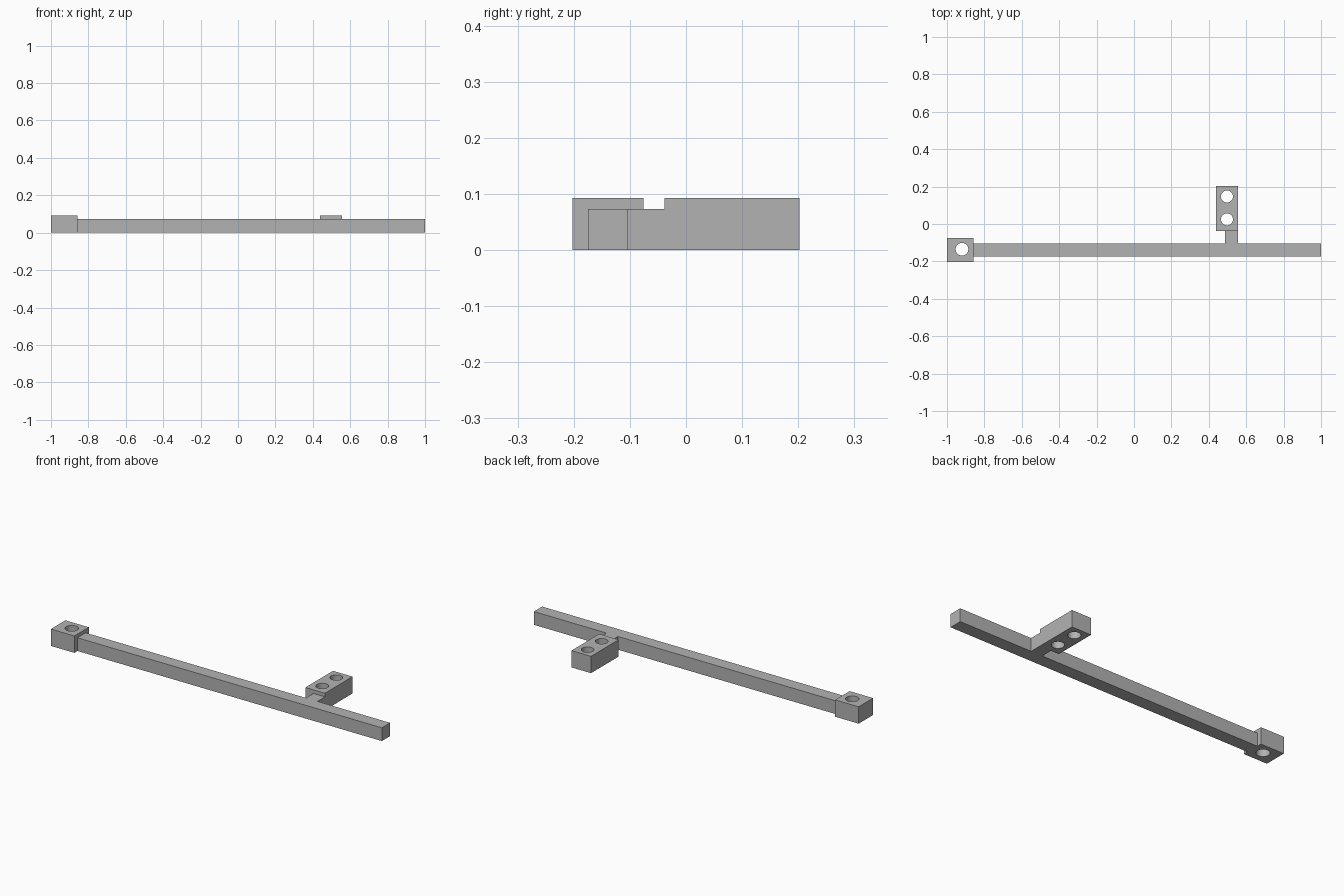
import bpy
import bmesh

if "Cube" in bpy.data.objects:
    bpy.data.objects.remove(bpy.data.objects["Cube"])

grey = bpy.data.materials.new("plain grey")
grey.use_nodes = True
grey.diffuse_color = (0.45, 0.45, 0.45, 1)
grey.node_tree.nodes["Principled BSDF"].inputs["Base Color"].default_value = grey.diffuse_color


def prism(name, outline, height):
    """Extrude a plan outline up from the ground."""
    bm = bmesh.new()
    face = bm.faces.new([bm.verts.new((x, y, 0)) for x, y in outline])
    top = bmesh.ops.extrude_face_region(bm, geom=[face])["geom"]
    bmesh.ops.translate(bm, vec=(0, 0, height),
                        verts=[v for v in top if isinstance(v, bmesh.types.BMVert)])
    bmesh.ops.recalc_face_normals(bm, faces=bm.faces)
    mesh = bpy.data.meshes.new(name)
    bm.to_mesh(mesh)
    bm.free()
    mesh.materials.append(grey)
    obj = bpy.data.objects.new(name, mesh)
    bpy.context.collection.objects.link(obj)
    return obj


def drill(obj, x, y, radius):
    """Cut a vertical round hole right through a block."""
    bpy.ops.mesh.primitive_cylinder_add(vertices=48, radius=radius, depth=1, location=(x, y, 0))
    cutter = bpy.context.object
    cutter.name = "hole_cutter"
    cutter.data.materials.append(grey)
    cutter.hide_render = True
    cutter.hide_set(True)
    cutter.display_type = 'WIRE'
    cut = obj.modifiers.new("hole", 'BOOLEAN')
    cut.operation = 'DIFFERENCE'
    cut.solver = 'EXACT'
    cut.object = cutter


def rectangle(x0, x1, y0, y1):
    return [(x0, y0), (x1, y0), (x1, y1), (x0, y1)]


# Long bar with its short side stem
front, back, joint = -0.175, -0.103, -0.038
left, right = 0.487, 0.557
prism("bar_and_stem", [(-0.857, front), (1, front), (1, back), (right, back),
                       (right, joint), (left, joint), (left, back), (-0.857, back)], 0.073)

# Square end block with one hole
end_block = prism("end_block", rectangle(-1, -0.857, -0.202, -0.076), 0.093)
drill(end_block, -0.92, -0.135, 0.034)

# Side block with two holes
side_block = prism("side_block", rectangle(0.438, right, joint, 0.202), 0.093)
for y in (0.025, 0.147):
    drill(side_block, 0.497, y, 0.032)

# Smooth hole walls, crisp block edges
for block in (end_block, side_block):
    bpy.ops.object.select_all(action='DESELECT')
    block.select_set(True)
    bpy.context.view_layer.objects.active = block
    for modifier in list(block.modifiers):
        bpy.ops.object.modifier_apply(modifier=modifier.name)
    bpy.ops.object.shade_smooth_by_angle()

# Remove the spent cutters
for obj in [o for o in bpy.data.objects if o.name.startswith("hole_cutter")]:
    bpy.data.objects.remove(obj)
